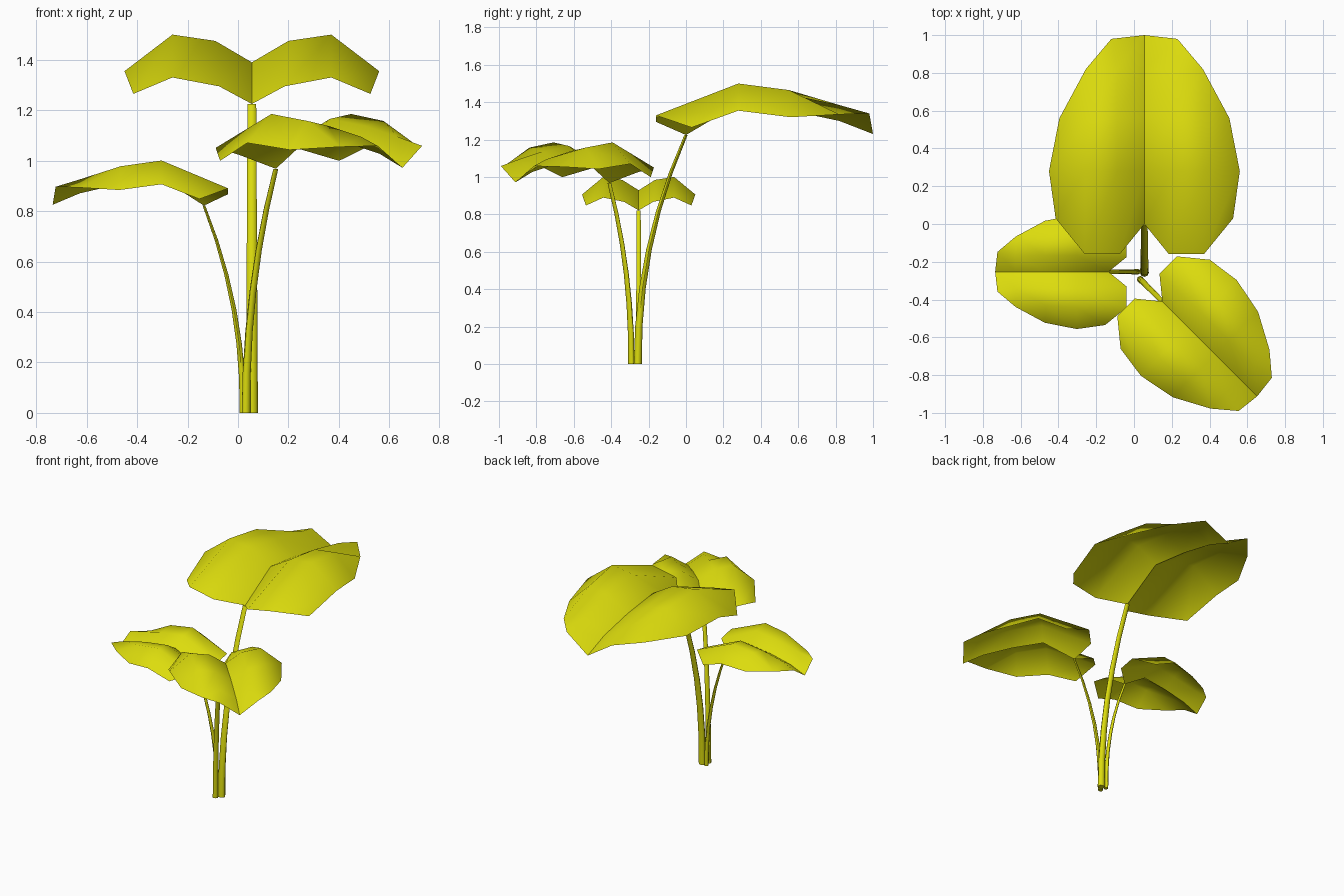
import bpy
import bmesh
import math
from mathutils import Matrix, Vector

cube = bpy.data.objects.get("Cube")
if cube:
    bpy.data.objects.remove(cube, do_unlink=True)

leaf_yellow = bpy.data.materials.new("leaf_yellow")
leaf_yellow.use_nodes = True
colour = (0.72, 0.72, 0.004, 1)
leaf_yellow.diffuse_color = colour
leaf_yellow.node_tree.nodes["Principled BSDF"].inputs["Base Color"].default_value = colour

# Half a leaf of unit length: rows from base to tip, each from midrib to rim
LEAF_ROWS = [
    [(0, 0, 0), (.13, -.16, .07), (.315, -.16, .105), (.47, .03, .04)],
    [(0, .28, .165), (.145, .28, .25), (.315, .28, .275), (.505, .28, .13)],
    [(0, .56, .13), (.145, .56, .215), (.3, .55, .24), (.45, .56, .095)],
    [(0, .82, .075), (.145, .82, .16), (.31, .82, .11)],
    [(0, 1, .005), (.175, .98, .115)],
]


def finish(bm, name, matrix):
    """Turn a bmesh into a smooth, coloured object."""
    bm.transform(matrix)
    mesh = bpy.data.meshes.new(name)
    bm.to_mesh(mesh)
    bm.free()
    mesh.materials.append(leaf_yellow)
    obj = bpy.data.objects.new(name, mesh)
    bpy.context.collection.objects.link(obj)
    bpy.ops.object.select_all(action='DESELECT')
    obj.select_set(True)
    bpy.context.view_layer.objects.active = obj
    bpy.ops.object.shade_smooth_by_angle(angle=math.radians(52))
    return obj


def add_leaf(name, matrix, size, lift):
    """Folded sheet leaf, both halves joined at the midrib."""
    bm = bmesh.new()
    for side in (1, -1):
        rows = [[bm.verts.new((side * x * size, y * size, z * lift)) for x, y, z in row]
                for row in LEAF_ROWS]
        for low, high in zip(rows, rows[1:]):
            for j in range(len(low) - 1):
                corners = low[j:j + 2] + high[j:j + 2][::-1]
                bm.faces.new(corners[::side])
    bmesh.ops.remove_doubles(bm, verts=bm.verts, dist=0.0001)
    return finish(bm, name, matrix)


def add_stem(name, matrix, height, reach, width, depth, rings=7, sides=8):
    """Tapering stem that rises straight, then leans out to the leaf base."""
    bm = bmesh.new()
    loops = []
    for i in range(rings):
        t = i / (rings - 1)
        half_width = width * (1 - 0.28 * t)
        half_depth = depth * (1 - 0.6 * t)
        loop = []
        for k in range(sides):
            a = math.tau * k / sides
            loop.append(bm.verts.new((
                half_width * math.cos(a),
                reach * (t ** 2.1 - 1) + half_depth * math.sin(a),
                height * (t - 1))))
        loops.append(loop)
    for low, high in zip(loops, loops[1:]):
        for k in range(sides):
            n = (k + 1) % sides
            bm.faces.new((low[k], low[n], high[n], high[k]))
    bm.faces.new(loops[0][::-1])
    bm.faces.new(loops[-1])
    return finish(bm, name, matrix)


# name, leaf base, heading, leaf size, leaf lift, stem reach, stem half width
PLANT = [
    ("large", (.055, 0, 1.225), 0, 1, 1, .258, .024),
    ("small", (-.135, -.253, .822), 90, .6, .65, .155, .015),
    ("medium", (.15, -.41, .968), -135, .71, .79, .167, .018),
]
for name, base, heading, size, lift, reach, width in PLANT:
    place = Matrix.Translation(Vector(base)) @ Matrix.Rotation(math.radians(heading), 4, 'Z')
    add_leaf(name + "_leaf", place, size, lift)
    add_stem(name + "_stem", place, base[2], reach, width, width * 0.9)
